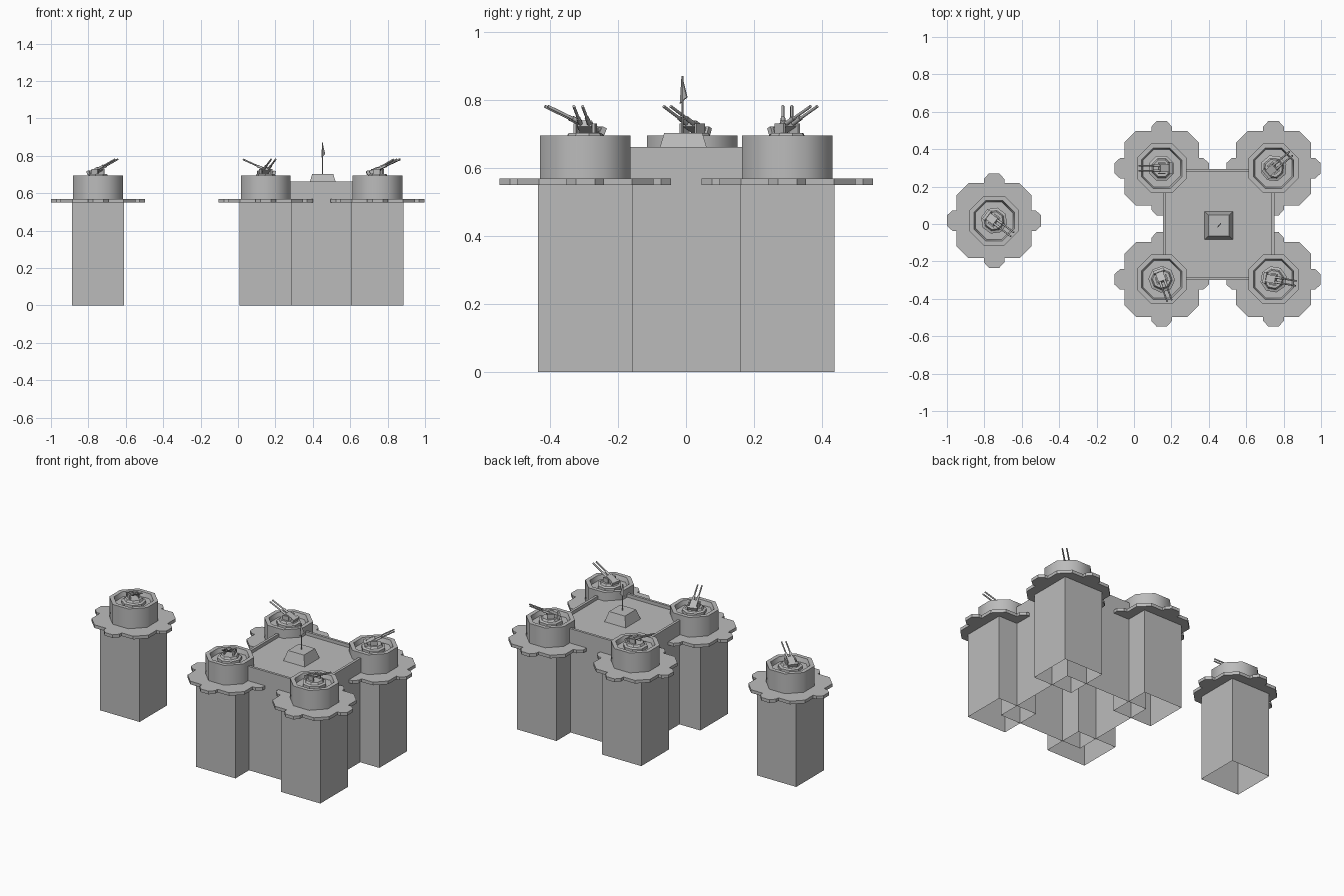
import bpy, bmesh, math
from mathutils import Vector, Matrix

if "Cube" in bpy.data.objects:
    bpy.data.objects.remove(bpy.data.objects["Cube"])

concrete = bpy.data.materials.new("concrete grey")
concrete.diffuse_color = (0.5, 0.5, 0.5, 1)
concrete.use_nodes = True
concrete.node_tree.nodes["Principled BSDF"].inputs["Base Color"].default_value = concrete.diffuse_color


def make(name, build, mat=None, smooth=None):
    """Create an object whose mesh is filled in by build(bm)."""
    bm = bmesh.new()
    build(bm)
    if mat:
        bm.transform(mat)
    mesh = bpy.data.meshes.new(name)
    bm.to_mesh(mesh)
    bm.free()
    mesh.materials.append(concrete)
    ob = bpy.data.objects.new(name, mesh)
    bpy.context.collection.objects.link(ob)
    if smooth:
        bpy.ops.object.select_all(action='DESELECT')
        ob.select_set(True)
        bpy.context.view_layer.objects.active = ob
        bpy.ops.object.shade_smooth_by_angle(angle=math.radians(smooth))
    return ob


def rings(bm, loops, bottom=False, top=True):
    """Skin a stack of equal-length point loops, with optional end caps."""
    vs = [[bm.verts.new(p) for p in loop] for loop in loops]
    n = len(vs[0])
    for a, b in zip(vs, vs[1:]):
        for i in range(n):
            j = (i + 1) % n
            bm.faces.new((a[i], a[j], b[j], b[i]))
    if bottom:
        bm.faces.new(vs[0][::-1])
    if top:
        bm.faces.new(vs[-1])


def square(r, z):
    return [(-r, -r, z), (r, -r, z), (r, r, z), (-r, r, z)]


def octagon(r, z):
    """Octagon with flats facing the axes; r is the distance to a flat."""
    c = r / math.cos(math.pi / 8)
    return [(c * math.cos(math.pi * (k + .5) / 4), c * math.sin(math.pi * (k + .5) / 4), z)
            for k in range(8)]


def stack(shape, steps, **kw):
    return lambda bm: rings(bm, [shape(r, z) for r, z in steps], **kw)


def platform(bm):
    # one quarter: rounded bump, then chamfered corner
    quarter = [(.2, -.055), (.222, -.055), (.252, -.028), (.252, .028),
               (.222, .055), (.2, .055), (.2, .137), (.137, .2)]
    outline = []
    for k in range(4):
        c, s = round(math.cos(k * math.pi / 2)), round(math.sin(k * math.pi / 2))
        outline += [(x * c - y * s, x * s + y * c) for x, y in quarter]
    rings(bm, [[(x, y, z) for x, y in outline] for z in (.549, .569)], bottom=True)


def rod(bm, a, b, r, n=8):
    a, b = Vector(a), Vector(b)
    d = b - a
    m = Matrix.Translation((a + b) / 2) @ d.to_track_quat('Z', 'Y').to_matrix().to_4x4()
    bmesh.ops.create_cone(bm, cap_ends=True, segments=n, radius1=r, radius2=r,
                          depth=d.length, matrix=m)


def box(bm, centre, size, tilt=0):
    m = Matrix.Translation(centre) @ Matrix.Rotation(-tilt, 4, 'Y') @ Matrix.Diagonal((*size, 1))
    bmesh.ops.create_cube(bm, size=1, matrix=m)


TILT = math.radians(24)


def barrels(bm):
    for y in (-.013, .013):
        rod(bm, (-.01, y, .721), (.122, y, .781), .0045)
        rod(bm, (-.01, y, .721), (.045, y, .746), .007)


def mount(bm):
    box(bm, (-.018, 0, .717), (.065, .042, .02), TILT)    # breech
    box(bm, (-.045, 0, .709), (.016, .06, .022), TILT)    # rear plate
    for y in (-.028, .028):                               # side cheeks
        box(bm, (0, y, .713), (.04, .008, .034))


def tower(label, x, y, angle):
    at = Matrix.Translation((x, y, 0))
    aim = at @ Matrix.Rotation(math.radians(angle), 4, 'Z')
    make(label + "_shaft", stack(square, [(.139, 0), (.139, .555)], top=False), at)
    make(label + "_platform", platform, at)
    # hollow drum with a gun pit
    make(label + "_drum", stack(octagon, [(.133, .56), (.133, .695), (.108, .695),
                                          (.1, .667)]), at, smooth=50)
    make(label + "_gun_pedestal", stack(octagon, [(.066, .66), (.066, .685), (.052, .69),
                                                  (.045, .703)]), aim)
    make(label + "_gun_mount", mount, aim)
    make(label + "_gun_barrels", barrels, aim, smooth=50)


# four corner towers and one detached tower
for spec in (("front_left_tower", .148, -.296, -70), ("front_right_tower", .746, -.296, -10),
             ("back_left_tower", .148, .298, 180), ("back_right_tower", .746, .298, 40),
             ("detached_tower", -.748, .018, -37)):
    tower(*spec)

# central block with a low parapet around its roof
centre = Matrix.Translation((.453, -.002, 0))
make("central_block", stack(square, [(.297, 0), (.297, .661), (.281, .661), (.281, .64)]), centre)

# roof bunker
make("roof_bunker", stack(square, [(.075, .64), (.056, .703)]),
     Matrix.Translation((.453, -.008, 0)))

# flag pole and pennant
flag = Matrix.Translation((.453, -.01, 0))
make("flag_pole", lambda bm: rod(bm, (0, 0, .70), (0, 0, .87), .003, 6), flag)


def pennant(bm):
    tri = [(-.002, -.002, .868), (-.006, -.007, .79), (.012, .013, .808)]
    rings(bm, [[(x + o, y - o, z) for x, y, z in tri] for o in (-.0015, .0015)], bottom=True)
    bmesh.ops.recalc_face_normals(bm, faces=bm.faces)


make("flag_pennant", pennant, flag)
